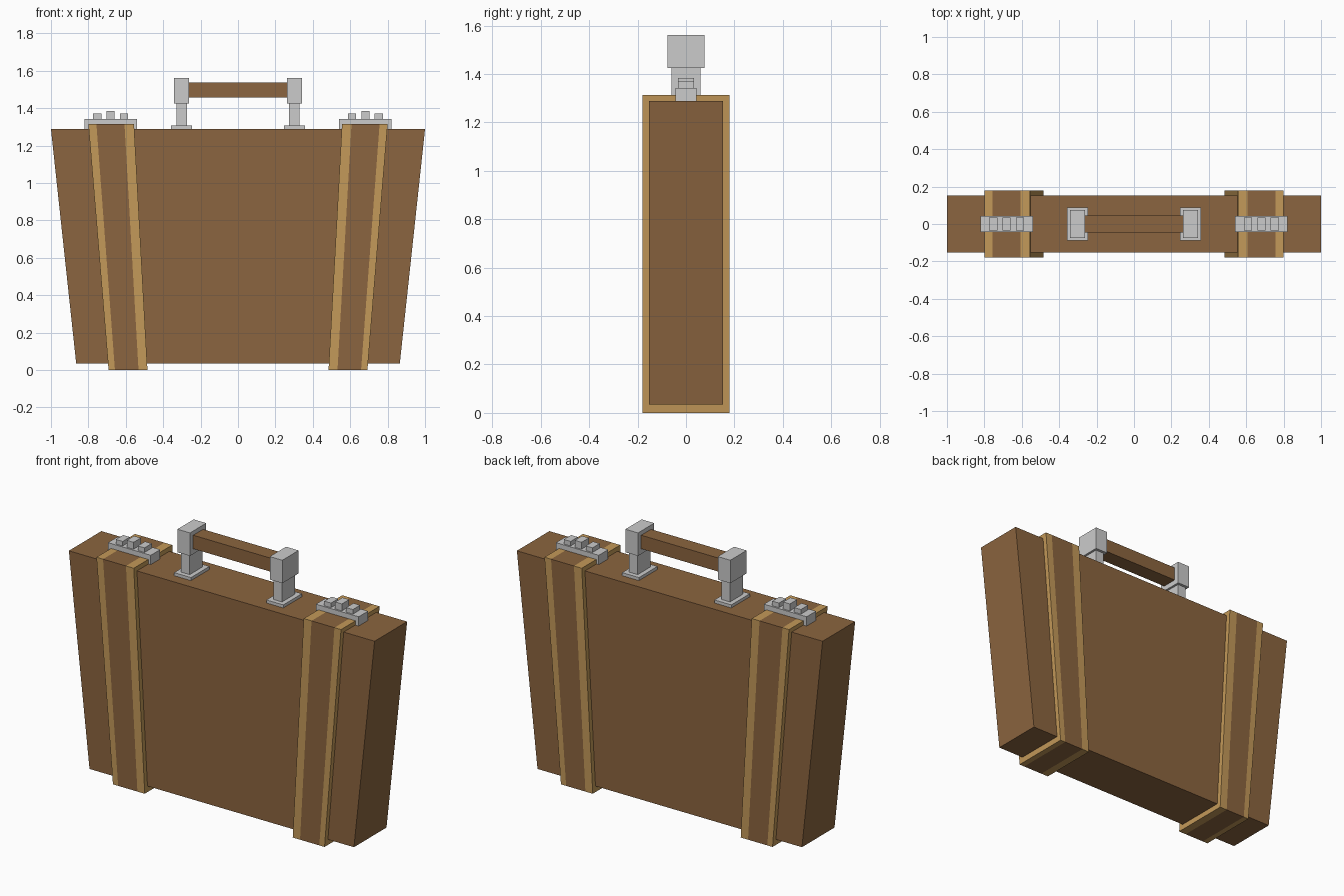
import bpy
import bmesh

if "Cube" in bpy.data.objects:
    bpy.data.objects.remove(bpy.data.objects["Cube"])


def material(name, rgb):
    m = bpy.data.materials.new(name)
    m.diffuse_color = (*rgb, 1)
    m.use_nodes = True
    m.node_tree.nodes["Principled BSDF"].inputs["Base Color"].default_value = m.diffuse_color
    return m


LEATHER = material("leather", (0.26, 0.13, 0.05))
TRIM = material("tan_trim", (0.55, 0.32, 0.10))


def loft(name, sections, mats=(), face_mats=None):
    """Join equal rings of points into a closed solid, capped at both ends."""
    bm = bmesh.new()
    rings = [[bm.verts.new(p) for p in s] for s in sections]
    n = len(rings[0])
    for i, (a, b) in enumerate(zip(rings, rings[1:])):
        for j in range(n):
            k = (j + 1) % n
            f = bm.faces.new((a[j], a[k], b[k], b[j]))
            f.material_index = face_mats[i] if face_mats else 0
    for ring, i in ((rings[0], 0), (rings[-1], -1)):
        f = bm.faces.new(ring)
        f.material_index = face_mats[i] if face_mats else 0
    bmesh.ops.recalc_face_normals(bm, faces=bm.faces)
    me = bpy.data.meshes.new(name)
    bm.to_mesh(me)
    bm.free()
    for m in mats:
        me.materials.append(m)
    ob = bpy.data.objects.new(name, me)
    bpy.context.collection.objects.link(ob)
    return ob


def slab(x_low, x_high, y, z0, z1):
    """Upright rectangular ring whose x may differ at bottom and top."""
    return [(x_low, -y, z0), (x_low, y, z0), (x_high, y, z1), (x_high, -y, z1)]


def box(name, x0, x1, y, z0, z1, mats=()):
    return loft(name, [slab(x0, x0, y, z0, z1), slab(x1, x1, y, z0, z1)], mats)


# Tapered case body and grip
loft("case_body", [slab(-0.865, -1, 0.152, 0.034, 1.288),
                   slab(0.865, 1, 0.152, 0.034, 1.288)], [LEATHER])
box("handle_grip", -0.27, 0.27, 0.046, 1.457, 1.537, [LEATHER])

for side, s in (("left", -1), ("right", 1)):
    # Slanted strap: trim edge, leather centre, trim edge
    stations = [(0.484, 0.556), (0.532, 0.607), (0.658, 0.757), (0.692, 0.80)]
    loft(f"{side}_strap", [slab(s * lo, s * hi, 0.18, 0, 1.314) for lo, hi in stations],
         [TRIM, LEATHER], [0, 1, 0])

    # Combination lock with three dials
    box(f"{side}_lock_plate", s * 0.54, s * 0.82, 0.044, 1.28, 1.343)
    for i, top in enumerate((1.37, 1.384, 1.37)):
        x = 0.61 + 0.0715 * i
        box(f"{side}_lock_dial_{i + 1}", s * (x - 0.022), s * (x + 0.022), 0.034, 1.335, top)

    # Handle foot, post and end cap
    for part, half, y, z0, z1 in (("handle_foot", 0.055, 0.087, 1.28, 1.306),
                                  ("handle_post", 0.028, 0.06, 1.30, 1.43),
                                  ("handle_cap", 0.041, 0.076, 1.426, 1.562)):
        box(f"{side}_{part}", s * (0.302 - half), s * (0.302 + half), y, z0, z1)
